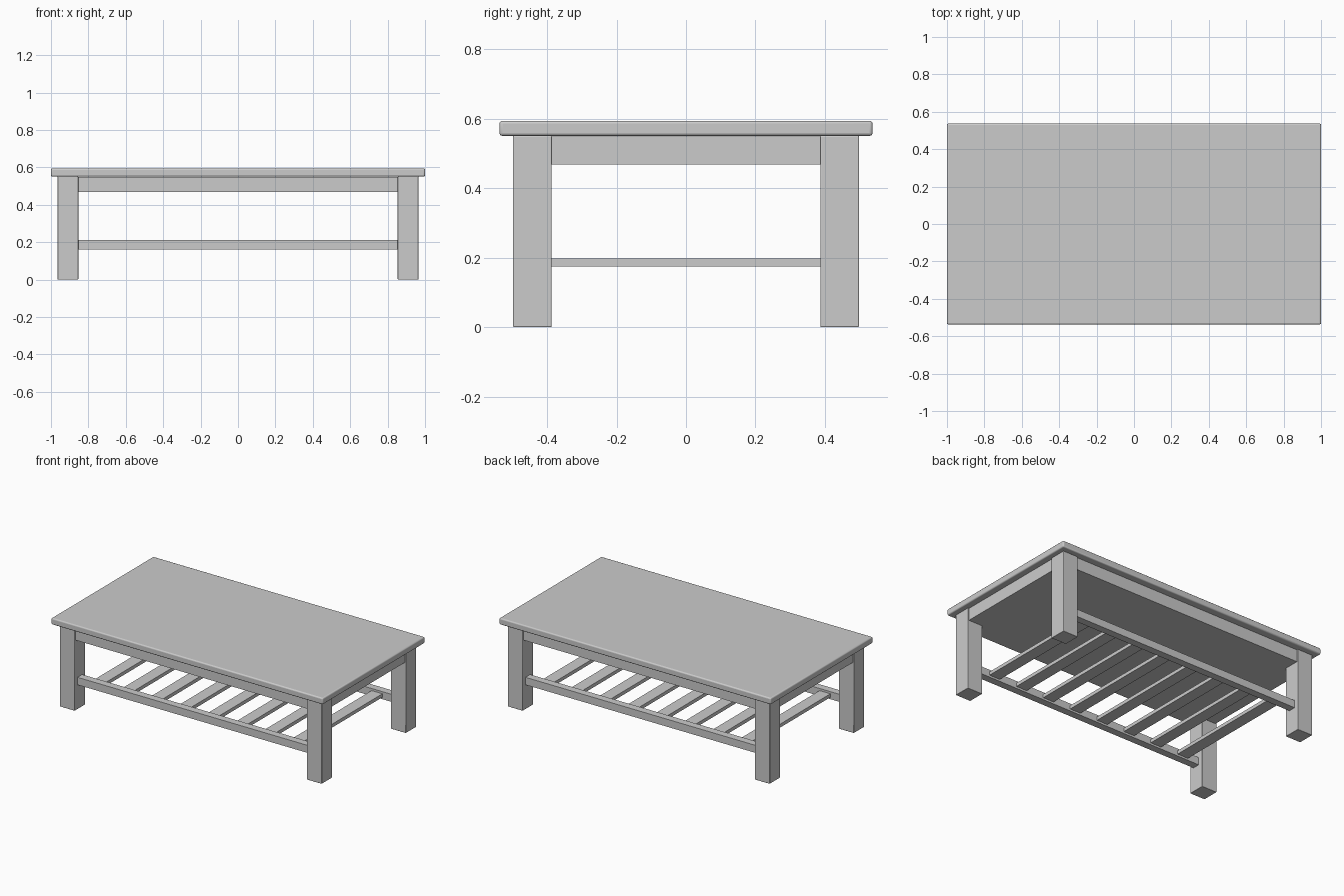
import bpy
import math

if "Cube" in bpy.data.objects:
    bpy.data.objects.remove(bpy.data.objects["Cube"])


def box(name, x, y, z, bevel=0.0):
    """Box from (min, max) pairs on each axis, with an optional rounded edge."""
    bpy.ops.mesh.primitive_cube_add(
        size=1, location=[sum(p) / 2 for p in (x, y, z)])
    ob = bpy.context.object
    ob.name = name
    ob.scale = [p[1] - p[0] for p in (x, y, z)]
    bpy.ops.object.transform_apply(location=False, rotation=False, scale=True)
    if bevel:
        mod = ob.modifiers.new("Rounded edges", 'BEVEL')
        mod.width = bevel
        mod.segments = 3
        bpy.ops.object.shade_smooth_by_angle(angle=math.radians(40))
    return ob


def span(a, b, side):
    """Range a..b placed on the positive or negative side of an axis."""
    return (a, b) if side > 0 else (-b, -a)


TOP_Z, UNDER_Z = 0.594, 0.551
LEG_X, LEG_Y = (0.854, 0.965), (0.387, 0.498)

# Table top
box("table_top", (-1, 1), (-0.537, 0.537), (UNDER_Z, TOP_Z), 0.008)

# Closed apron block under the top
box("apron", (-0.957, 0.957), (-0.49, 0.49), (0.468, 0.549))

# Legs
for sy, fb in ((-1, "front"), (1, "back")):
    for sx, lr in ((-1, "left"), (1, "right")):
        box(f"{fb}_{lr}_leg", span(*LEG_X, sx), span(*LEG_Y, sy),
            (0, UNDER_Z), 0.003)

# Long shelf rails
for sy, fb in ((-1, "front"), (1, "back")):
    box(f"{fb}_shelf_rail", (-LEG_X[0], LEG_X[0]), span(0.419, 0.468, sy),
        (0.162, 0.212))

# Shelf slats
COUNT, HALF_RUN, WIDTH = 8, 0.73, 0.08
for i in range(COUNT):
    cx = -HALF_RUN + 2 * HALF_RUN * i / (COUNT - 1)
    box(f"shelf_slat_{i + 1}", (cx - WIDTH / 2, cx + WIDTH / 2),
        (-0.419, 0.419), (0.175, 0.198))
